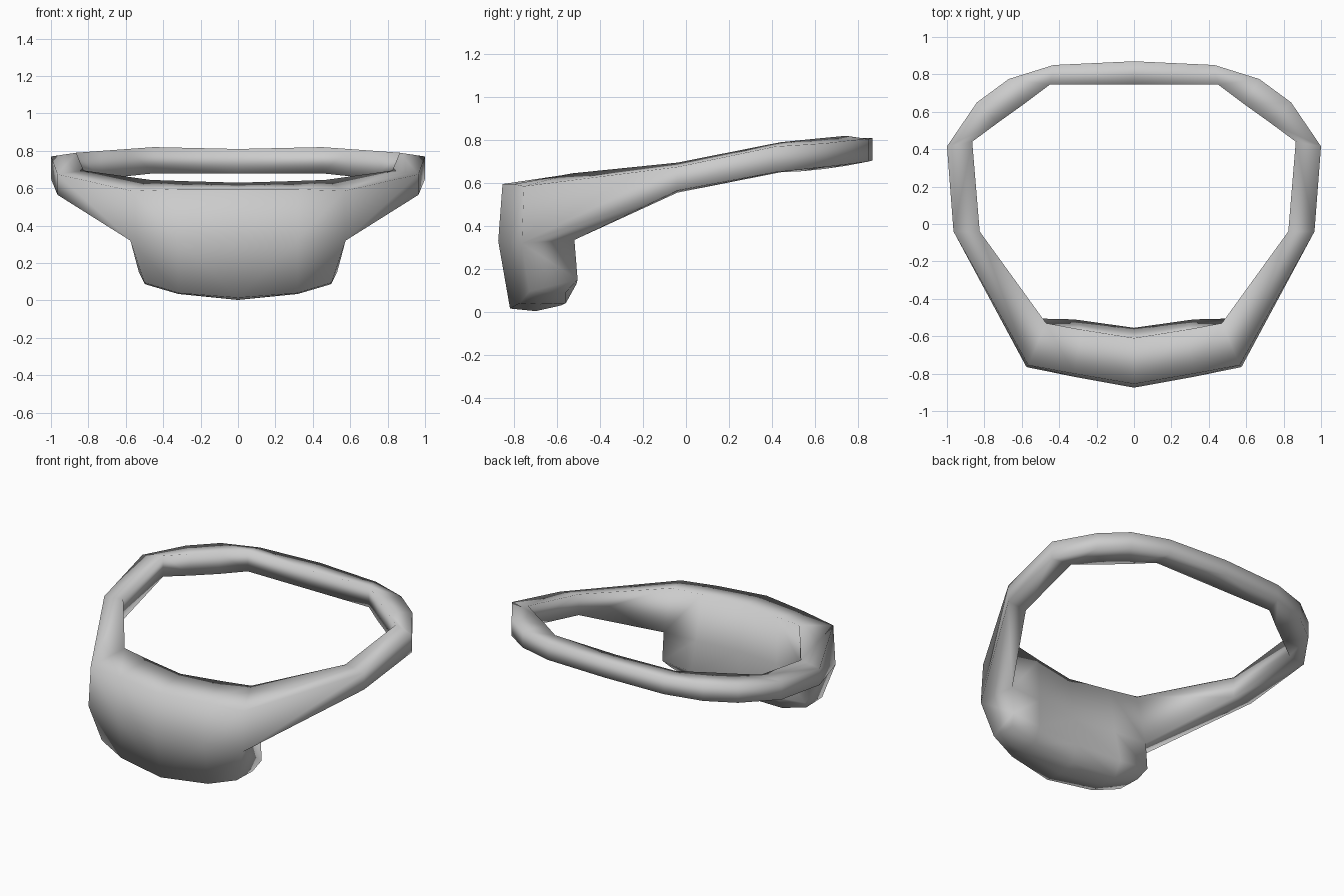
import bpy
import bmesh

cube = bpy.data.objects.get("Cube")
if cube:
    bpy.data.objects.remove(cube, do_unlink=True)

# One plain grey material
grey = bpy.data.materials.new("plain_grey")
grey.use_nodes = True
colour = (0.6, 0.6, 0.6, 1.0)
grey.diffuse_color = colour
bsdf = grey.node_tree.nodes["Principled BSDF"]
bsdf.inputs["Base Color"].default_value = colour
bsdf.inputs["Roughness"].default_value = 0.6

# Band stations from centre back round to the side:
# outer (x, y), outer z top / bottom, inner (x, y), inner z bottom / top
BAND = [
    ((0.00, 0.87), (0.81, 0.705), (0.00, 0.745), (0.68, 0.81)),
    ((0.43, 0.85), (0.805, 0.70), (0.45, 0.745), (0.68, 0.82)),
    ((0.67, 0.775), (0.80, 0.69), (0.59, 0.64), (0.665, 0.81)),
    ((0.84, 0.65), (0.785, 0.675), (0.73, 0.54), (0.655, 0.80)),
    ((1.00, 0.415), (0.77, 0.65), (0.865, 0.44), (0.65, 0.79)),
    ((0.965, -0.04), (0.675, 0.565), (0.825, -0.04), (0.555, 0.695)),
]

# Pouch sections: front top, front middle, front low, bottom,
# back low, back middle, back upper, back top
CORNER = [(0.565, -0.755, 0.585), (0.575, -0.765, 0.32), (0.50, -0.73, 0.095),
          (0.49, -0.64, 0.085), (0.50, -0.56, 0.09), (0.53, -0.505, 0.15),
          (0.53, -0.52, 0.335), (0.47, -0.53, 0.645)]
MIDDLE = [(0.32, -0.80, 0.595), (0.32, -0.817, 0.325), (0.32, -0.775, 0.04),
          (0.32, -0.68, 0.035), (0.32, -0.56, 0.04), (0.32, -0.51, 0.13),
          (0.30, -0.535, 0.335), (0.28, -0.565, 0.638)]
CENTRE = [(0, -0.855, 0.595), (0, -0.875, 0.33), (0, -0.82, 0.015),
          (0, -0.70, 0.003), (0, -0.58, 0.03), (0, -0.555, 0.15),
          (0, -0.57, 0.33), (0, -0.61, 0.63)]

bm = bmesh.new()


def ring(points):
    return [bm.verts.new(p) for p in points]


def bridge(a, b):
    """Join two closed sections of equal length with quads."""
    n = len(a)
    for i in range(n):
        j = (i + 1) % n
        bm.faces.new((a[i], a[j], b[j], b[i]))


# Band loops, ending on the upper part of the pouch corner
band = [ring([(*o, oz[0]), (*o, oz[1]), (*i, iz[0]), (*i, iz[1])])
        for o, oz, i, iz in BAND]
corner, middle, centre = ring(CORNER), ring(MIDDLE), ring(CENTRE)
band.append([corner[0], corner[1], corner[6], corner[7]])
for a, b in zip(band, band[1:]):
    bridge(a, b)

# Pouch body and its side wall below the band
bridge(corner, middle)
bridge(middle, centre)
bm.faces.new((corner[1], corner[2], corner[5], corner[6]))
bm.faces.new((corner[2], corner[3], corner[4], corner[5]))

# Mirror the half across the centre and weld the seam
geom = bm.verts[:] + bm.edges[:] + bm.faces[:]
bmesh.ops.mirror(bm, geom=geom, axis='X', merge_dist=0.0005)
bmesh.ops.remove_doubles(bm, verts=bm.verts[:], dist=0.0005)
bmesh.ops.recalc_face_normals(bm, faces=bm.faces[:])
for face in bm.faces:
    face.smooth = True

mesh = bpy.data.meshes.new("band_with_pouch")
bm.to_mesh(mesh)
bm.free()
mesh.materials.append(grey)
obj = bpy.data.objects.new("band_with_pouch", mesh)
bpy.context.collection.objects.link(obj)
